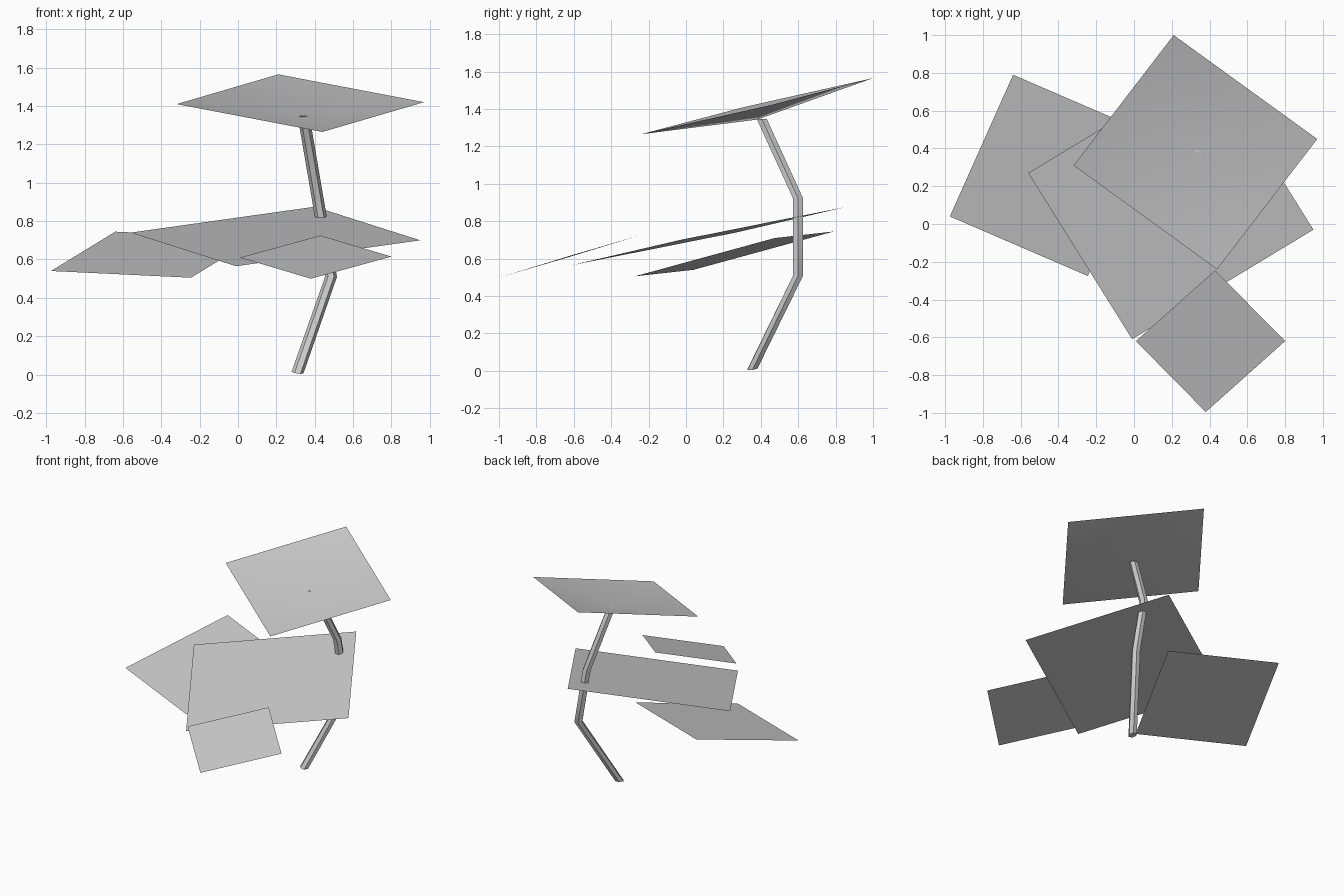
import bpy, bmesh, math
from mathutils import Vector

cube = bpy.data.objects.get("Cube")
if cube:
    bpy.data.objects.remove(cube, do_unlink=True)

GREY = (0.6, 0.6, 0.6, 1)
grey = bpy.data.materials.new("plain grey")
grey.use_nodes = True
grey.diffuse_color = GREY
grey.node_tree.nodes["Principled BSDF"].inputs["Base Color"].default_value = GREY


def finish(name, bm):
    mesh = bpy.data.meshes.new(name)
    bm.to_mesh(mesh)
    bm.free()
    mesh.materials.append(grey)
    for poly in mesh.polygons:
        poly.use_smooth = True
    obj = bpy.data.objects.new(name, mesh)
    bpy.context.collection.objects.link(obj)
    bpy.context.view_layer.objects.active = obj
    bpy.ops.object.select_all(action='DESELECT')
    obj.select_set(True)
    bpy.ops.object.shade_smooth_by_angle(angle=math.radians(50))


def panel(name, front, right, left, dip=0.0):
    """Thin parallelogram sheet, optionally pressed down at its centre."""
    front, right, left = Vector(front), Vector(right), Vector(left)
    bm = bmesh.new()
    verts = [bm.verts.new(p) for p in (front, right, right + left - front, left)]
    face = bm.faces.new(verts)
    if dip:
        centre = bmesh.ops.poke(bm, faces=[face])["verts"][0]
        centre.co.z -= dip
    finish(name, bm)


# Four leaning sheets
panel("top_panel", (0.44, -0.24, 1.265), (0.97, 0.45, 1.42), (-0.32, 0.31, 1.41), 0.072)
panel("middle_panel", (-0.01, -0.61, 0.565), (0.95, -0.03, 0.70), (-0.56, 0.27, 0.74))
panel("left_panel", (-0.245, -0.275, 0.505), (0.09, 0.475, 0.71), (-0.975, 0.04, 0.54))
panel("front_panel", (0.38, -0.995, 0.50), (0.80, -0.62, 0.615), (0.01, -0.62, 0.61))

# Bent stem: level six-sided rings joined along the path
SIDES, RADIUS = 6, 0.031
path = [(0.31, 0.355, 0.01), (0.485, 0.60, 0.51),
        (0.415, 0.60, 0.92), (0.342, 0.405, 1.347)]
bm = bmesh.new()
rings = []
for i, (x, y, z) in enumerate(path):
    ring = []
    for s in range(SIDES):
        a = math.tau * s / SIDES
        dx, dy = RADIUS * math.cos(a), RADIUS * math.sin(a)
        tilt = 0.15 * (dy - dx) if i == 0 else 0
        ring.append(bm.verts.new((x + dx, y + dy, z + tilt)))
    rings.append(ring)
for low, high in zip(rings, rings[1:]):
    for s in range(SIDES):
        t = (s + 1) % SIDES
        bm.faces.new((low[s], low[t], high[t], high[s]))
bm.faces.new(rings[0][::-1])
bm.faces.new(rings[-1])
finish("bent_stem", bm)
